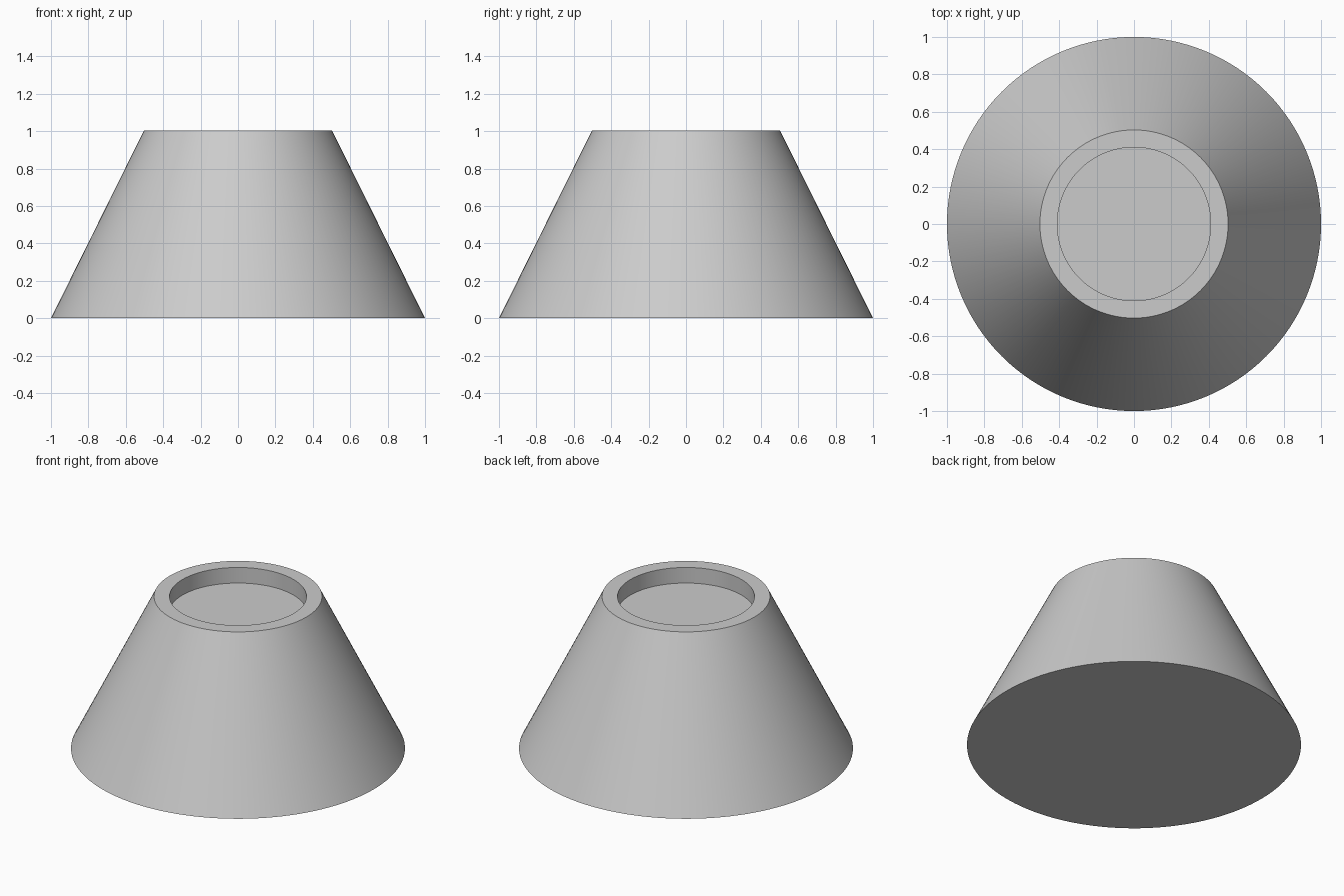
import bpy, bmesh, math

if "Cube" in bpy.data.objects:
    bpy.data.objects.remove(bpy.data.objects["Cube"])

SIDES = 128

# Half profile (radius, height): base edge, top rim, recess wall, recess floor
profile = [(1.0, 0.0), (0.503, 1.003), (0.41, 1.003), (0.41, 0.90)]

bm = bmesh.new()
rings = []
for r, z in profile:
    rings.append([bm.verts.new((r * math.cos(2 * math.pi * i / SIDES),
                                r * math.sin(2 * math.pi * i / SIDES), z))
                  for i in range(SIDES)])

# Side walls, rim and recess wall
for low, high in zip(rings, rings[1:]):
    for i in range(SIDES):
        j = (i + 1) % SIDES
        bm.faces.new((low[i], low[j], high[j], high[i]))

# Underside and recess floor
bm.faces.new(rings[0][::-1])
bm.faces.new(rings[-1])
bmesh.ops.recalc_face_normals(bm, faces=bm.faces)

mesh = bpy.data.meshes.new("tapered_body")
bm.to_mesh(mesh)
bm.free()
body = bpy.data.objects.new("tapered_body", mesh)
bpy.context.collection.objects.link(body)

# Smooth walls with crisp rims
bpy.context.view_layer.objects.active = body
body.select_set(True)
bpy.ops.object.shade_smooth_by_angle(angle=math.radians(30))
